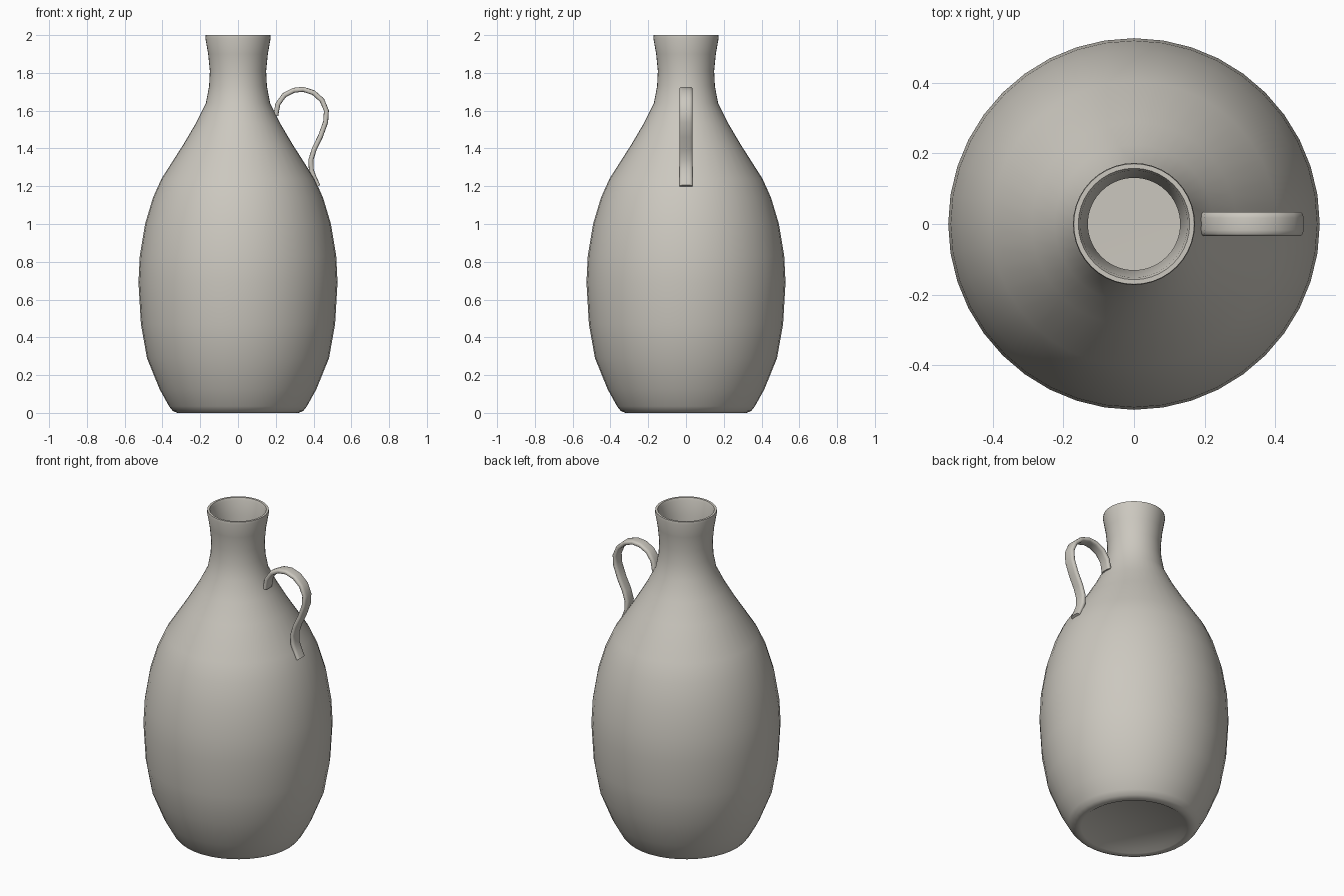
import bpy, bmesh, math
from mathutils import Vector

cube = bpy.data.objects.get("Cube")
if cube:
    bpy.data.objects.remove(cube, do_unlink=True)

clay = bpy.data.materials.new("warm grey clay")
clay.use_nodes = True
COLOUR = (0.60, 0.575, 0.52, 1)
clay.diffuse_color = COLOUR
clay.node_tree.nodes["Principled BSDF"].inputs["Base Color"].default_value = COLOUR


def finish(bm, name, angle):
    """Turn a bmesh into a smooth-shaded object."""
    bmesh.ops.recalc_face_normals(bm, faces=bm.faces)
    mesh = bpy.data.meshes.new(name)
    bm.to_mesh(mesh)
    bm.free()
    mesh.materials.append(clay)
    obj = bpy.data.objects.new(name, mesh)
    bpy.context.collection.objects.link(obj)
    bpy.ops.object.select_all(action='DESELECT')
    obj.select_set(True)
    bpy.context.view_layer.objects.active = obj
    bpy.ops.object.shade_smooth_by_angle(angle=math.radians(angle))
    return obj


# Jug body: outer wall, rim and hollow inside as one lathe profile (radius, height)
outer = [(0, 0.02), (0.27, 0.02), (0.295, 0.003), (0.32, 0), (0.345, 0.01), (0.365, 0.035),
         (0.415, 0.125), (0.482, 0.29), (0.514, 0.47), (0.527, 0.69), (0.52, 0.83),
         (0.492, 1.0), (0.45, 1.14), (0.405, 1.24), (0.29, 1.42), (0.225, 1.53),
         (0.17, 1.64), (0.153, 1.73), (0.149, 1.81), (0.158, 1.90), (0.173, 1.985),
         (0.171, 2.0)]
inner = [(0.158, 2.0), (0.152, 1.985), (0.14, 1.90), (0.131, 1.81), (0.134, 1.73),
         (0.15, 1.64), (0.27, 1.41), (0.38, 1.23), (0.47, 1.0), (0.504, 0.69),
         (0.46, 0.29), (0.35, 0.06), (0, 0.05)]
bm = bmesh.new()
verts = [bm.verts.new((r, 0, z)) for r, z in outer + inner]
edges = [bm.edges.new(pair) for pair in zip(verts, verts[1:])]
bmesh.ops.spin(bm, geom=verts + edges, cent=(0, 0, 0), axis=(0, 0, 1),
               angle=math.tau, steps=40, use_duplicate=False)
bmesh.ops.remove_doubles(bm, verts=bm.verts, dist=0.0005)
finish(bm, "jug_body", 50)

# Handle: a flat rounded strap swept along a path in the xz plane
path = [(0.20, 1.575), (0.211, 1.635), (0.245, 1.682), (0.295, 1.708), (0.345, 1.713),
        (0.40, 1.695), (0.445, 1.655), (0.468, 1.60), (0.464, 1.54), (0.437, 1.465),
        (0.405, 1.40), (0.386, 1.34), (0.388, 1.285), (0.405, 1.24), (0.424, 1.20)]
points = [Vector((x, 0, z)) for x, z in path]
HALF_WIDTH, HALF_THICK, SIDES = 0.034, 0.0135, 12
bm = bmesh.new()
rings = []
for i, p in enumerate(points):
    along = (points[min(i + 1, len(points) - 1)] - points[max(i - 1, 0)]).normalized()
    normal = Vector((-along.z, 0, along.x))
    ring = []
    for k in range(SIDES):
        a = math.tau * (k + 0.5) / SIDES
        c, s = math.cos(a), math.sin(a)
        across = math.copysign(abs(c) ** 0.5, c) * HALF_WIDTH
        depth = math.copysign(abs(s) ** 0.6, s) * HALF_THICK
        ring.append(bm.verts.new(p + normal * depth + Vector((0, across, 0))))
    rings.append(ring)
for a, b in zip(rings, rings[1:]):
    for k in range(SIDES):
        n = (k + 1) % SIDES
        bm.faces.new((a[k], a[n], b[n], b[k]))
bm.faces.new(rings[0])
bm.faces.new(rings[-1])
finish(bm, "strap_handle", 60)
